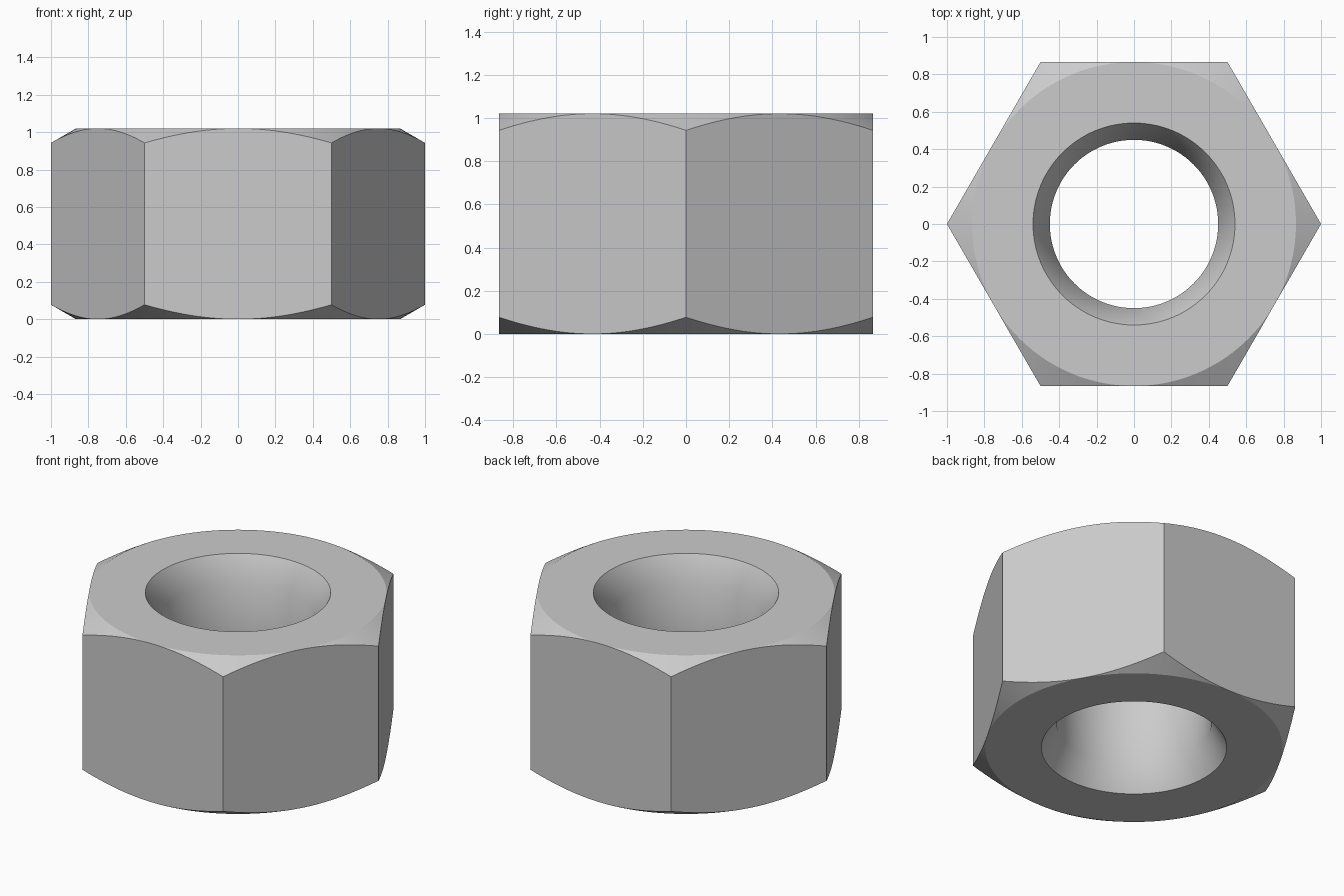
import bpy, bmesh
from math import cos, sin, pi, sqrt, tan, radians

cube = bpy.data.objects.get("Cube")
if cube:
    bpy.data.objects.remove(cube, do_unlink=True)

HEIGHT = 1.02
FLAT = sqrt(3) / 2            # centre to a flat side
BORE, MOUTH = 0.45, 0.54      # hole radius inside and at the ends
SINK = (MOUTH - BORE) * tan(radians(60))
SEGMENTS = 144

steel = bpy.data.materials.new("grey_steel")
grey = (0.6, 0.6, 0.6, 1.0)
steel.diffuse_color = grey
steel.use_nodes = True
steel.node_tree.nodes["Principled BSDF"].inputs["Base Color"].default_value = grey


def section(angle):
    """Closed radius/height loop of the nut at one angle."""
    offset = (angle + pi / 6) % (pi / 3) - pi / 6
    outer = FLAT / cos(pi / 6 - abs(offset))
    drop = (outer - FLAT) * tan(radians(30))
    half = [(BORE, SINK), (MOUTH, 0), (FLAT, 0), (outer, drop)]
    return half + [(r, HEIGHT - z) for r, z in reversed(half)]


# Loft the sections around the axis
bm = bmesh.new()
rings = []
for i in range(SEGMENTS):
    a = 2 * pi * i / SEGMENTS
    rings.append([bm.verts.new((r * cos(a), r * sin(a), z)) for r, z in section(a)])
for i, ring in enumerate(rings):
    after = rings[(i + 1) % SEGMENTS]
    for j in range(len(ring)):
        k = (j + 1) % len(ring)
        bm.faces.new((ring[j], after[j], after[k], ring[k]))
bmesh.ops.remove_doubles(bm, verts=bm.verts, dist=0.00001)
bmesh.ops.recalc_face_normals(bm, faces=bm.faces)

# Smooth shading, with crisp edges at the corners and the chamfer rim
for face in bm.faces:
    face.smooth = True
for edge in bm.edges:
    flat_ends = [abs(f.normal.z) > 0.99 for f in edge.link_faces]
    edge.smooth = edge.calc_face_angle(0) < radians(35) and len(set(flat_ends)) == 1

mesh = bpy.data.meshes.new("hex_nut")
bm.to_mesh(mesh)
bm.free()
mesh.materials.append(steel)
nut = bpy.data.objects.new("hex_nut", mesh)
bpy.context.collection.objects.link(nut)
